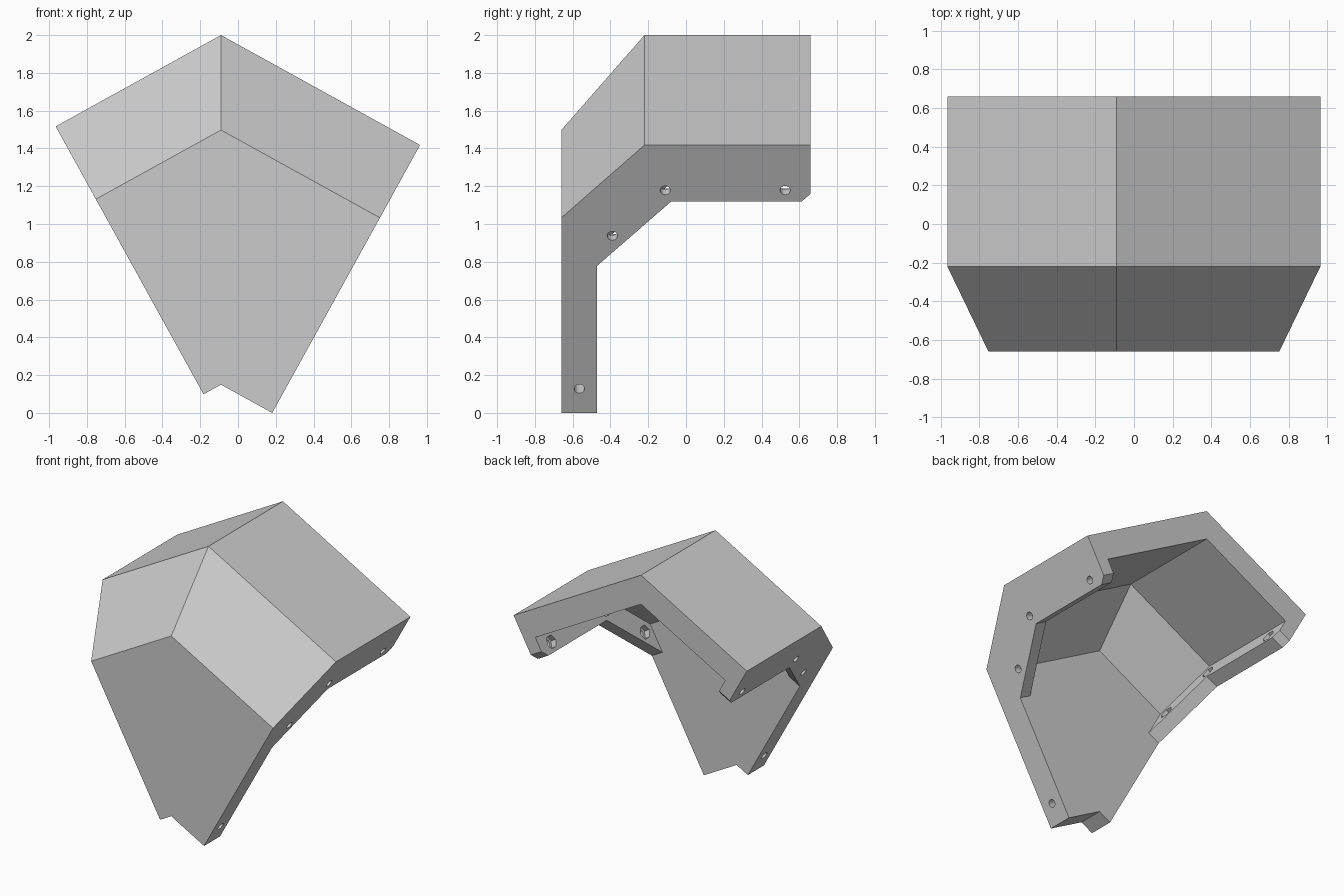
import bpy, bmesh, math
from mathutils import Vector

if "Cube" in bpy.data.objects:
    bpy.data.objects.remove(bpy.data.objects["Cube"])

ANG = math.radians(28.9)
C, S = math.cos(ANG), math.sin(ANG)
RIDGE_X, TOP, LIP = -0.09, 2.0, 0.1
SIDES = [(1, 1.204), (-1, 1.0)]     # direction and slope length of each half


def place(side, t, y, s):
    """t runs down the roof slope, s is the distance normal to the roof."""
    return Vector((RIDGE_X + side * (C * t + S * s), y, TOP - S * t + C * s))


def loft(bm, rings):
    """Closed solid through a list of equal point rings."""
    vs = [[bm.verts.new(p) for p in r] for r in rings]
    n = len(rings[0])
    faces = [bm.faces.new((a[i], a[(i + 1) % n], b[(i + 1) % n], b[i]))
             for a, b in zip(vs, vs[1:]) for i in range(n)]
    faces += [bm.faces.new(vs[0]), bm.faces.new(vs[-1][::-1])]
    bmesh.ops.recalc_face_normals(bm, faces=faces)


def make(name, solids):
    bm = bmesh.new()
    for rings in solids:
        loft(bm, rings)
    me = bpy.data.meshes.new(name)
    bm.to_mesh(me)
    bm.free()
    ob = bpy.data.objects.new(name, me)
    bpy.context.collection.objects.link(ob)
    return ob


def prism(side, prof, t0, t1):
    return [[place(side, t, y, s) for y, s in prof] for t in (t0, t1)]


def circle(y, s, r, n):
    return [(y + r * math.cos(2 * math.pi * i / n),
             s + r * math.sin(2 * math.pi * i / n)) for i in range(n)]


# Thick bent shell, mitred at the ridge
shell = [(-0.66, -1.62), (-0.66, -0.44), (-0.22, 0), (0.66, 0),
         (0.66, -0.19), (-0.141, -0.19), (-0.47, -0.519), (-0.47, -1.62)]
right = [place(1, SIDES[0][1], y, s) for y, s in shell]
ridge = [Vector((RIDGE_X, y, TOP + s / C)) for y, s in shell]
left = [place(-1, SIDES[1][1], y, s) for y, s in shell]
body = make("corner_shell", [[right, ridge, left]])

# Bolting lips along both side edges
lip = [(0.66, -0.1), (-0.179, -0.1), (-0.56, -0.481), (-0.56, -0.73),
       (-0.47, -0.73), (-0.08, -0.343), (0.61, -0.343), (0.66, -0.295)]
lips = make("side_lips", [prism(d, lip, L - LIP, L) for d, L in SIDES])

# Bolt holes and hexagonal nut pockets
holes = [(-0.11, -0.274), (0.525, -0.274), (-0.39, -0.549), (-0.565, -1.474)]
bolts = make("bolt_holes", [prism(d, circle(*h, 0.027, 20), L - 0.14, L + 0.02)
                            for d, L in SIDES for h in holes])
nuts = make("nut_pockets", [prism(d, circle(*h, 0.05, 6), L - LIP - 0.02, L - 0.055)
                            for d, L in SIDES for h in holes[:3]])

# Combine
bpy.context.view_layer.objects.active = body
for tool, op in ((lips, 'UNION'), (bolts, 'DIFFERENCE'), (nuts, 'DIFFERENCE')):
    tool.hide_render = True
    m = body.modifiers.new(tool.name, 'BOOLEAN')
    m.operation, m.solver, m.object = op, 'EXACT', tool
    bpy.ops.object.modifier_apply(modifier=m.name)
    bpy.data.objects.remove(tool, do_unlink=True)
